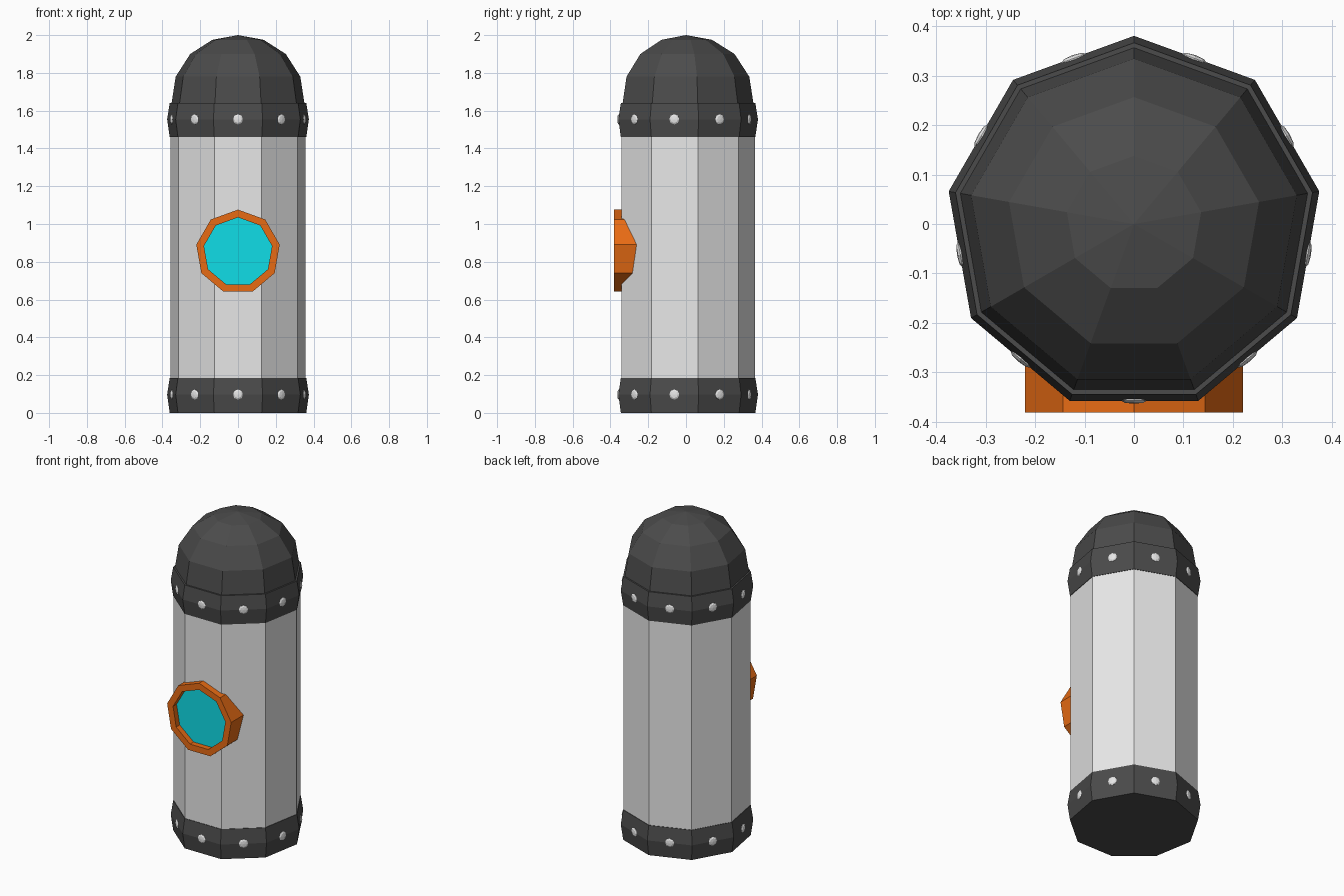
import bpy, bmesh, math
from mathutils import Matrix

if "Cube" in bpy.data.objects:
    bpy.data.objects.remove(bpy.data.objects["Cube"])


def material(name, rgb):
    m = bpy.data.materials.new(name)
    m.use_nodes = True
    m.diffuse_color = (*rgb, 1)
    m.node_tree.nodes["Principled BSDF"].inputs["Base Color"].default_value = (*rgb, 1)
    return m


DARK = material("charcoal", (0.07, 0.07, 0.07))
GREY = material("light grey", (0.8, 0.8, 0.8))
STEEL = material("rivet steel", (0.86, 0.86, 0.86))
ORANGE = material("orange", (0.8, 0.147, 0.007))
CYAN = material("cyan glass", (0.005, 0.74, 0.82))


def add_lathe(bm, profile, sides, matrix=Matrix(), closed=False):
    """Turn (radius, height) points round z, with one corner towards +y."""
    rings = []
    for r, z in profile:
        if r == 0:
            rings.append([bm.verts.new(matrix @ Matrix.Translation((0, 0, z)).translation)] * sides)
            continue
        ring = []
        for i in range(sides):
            a = math.pi / 2 + math.tau * i / sides
            p = Matrix.Translation((r * math.cos(a), r * math.sin(a), z)).translation
            ring.append(bm.verts.new(matrix @ p))
        rings.append(ring)
    pairs = list(zip(rings, rings[1:]))
    if closed:
        pairs.append((rings[-1], rings[0]))
    for low, high in pairs:
        for i in range(sides):
            j = (i + 1) % sides
            bm.faces.new(dict.fromkeys((low[i], low[j], high[j], high[i])))
    # Cap open ends
    if not closed:
        for ring in (rings[0], rings[-1]):
            if len(set(ring)) > 1:
                bm.faces.new(ring)


def finish(name, bm, mat):
    bmesh.ops.recalc_face_normals(bm, faces=bm.faces)
    mesh = bpy.data.meshes.new(name)
    bm.to_mesh(mesh)
    bm.free()
    mesh.materials.append(mat)
    ob = bpy.data.objects.new(name, mesh)
    bpy.context.collection.objects.link(ob)


def lathe(name, mat, profile, sides=9, matrix=Matrix(), closed=False):
    bm = bmesh.new()
    add_lathe(bm, profile, sides, matrix, closed)
    finish(name, bm, mat)


# Tank body and domed cap
lathe("body", GREY, [(0.364, 0.05), (0.364, 1.6)])
lathe("dome", DARK, [(0.358, 1.6), (0.357, 1.64), (0.335, 1.78), (0.257, 1.9),
                     (0.138, 1.975), (0, 2.0)])

# Bulging bands, each with a rivet in the middle of every face
BAND_R = 0.381
APOTHEM = BAND_R * math.cos(math.pi / 9)
for label, base, height in (("lower", 0, 0.186), ("upper", 1.46, 0.18)):
    mid = base + height / 2 + 0.004
    lathe(label + "_band", DARK,
          [(0.367, base), (BAND_R, mid), (0.367, base + height)])
    bm = bmesh.new()
    for i in range(9):
        turn = Matrix.Rotation(math.tau * i / 9, 4, 'Z')
        place = turn @ Matrix.Translation((0, -APOTHEM, mid)) @ Matrix.Rotation(math.pi / 2, 4, 'X')
        add_lathe(bm, [(0.027, -0.012), (0.027, -0.001), (0.019, 0.004), (0, 0.006)], 8, place)
    finish(label + "_rivets", bm, STEEL)

# Porthole facing the front
front = Matrix.Translation((0, 0, 0.852)) @ Matrix.Rotation(math.pi / 2, 4, 'X')
lathe("porthole_frame", ORANGE,
      [(0.224, 0.2), (0.224, 0.382), (0.183, 0.382), (0.183, 0.2)], matrix=front, closed=True)
lathe("porthole_glass", CYAN, [(0.185, 0.3), (0.185, 0.347)], matrix=front)
